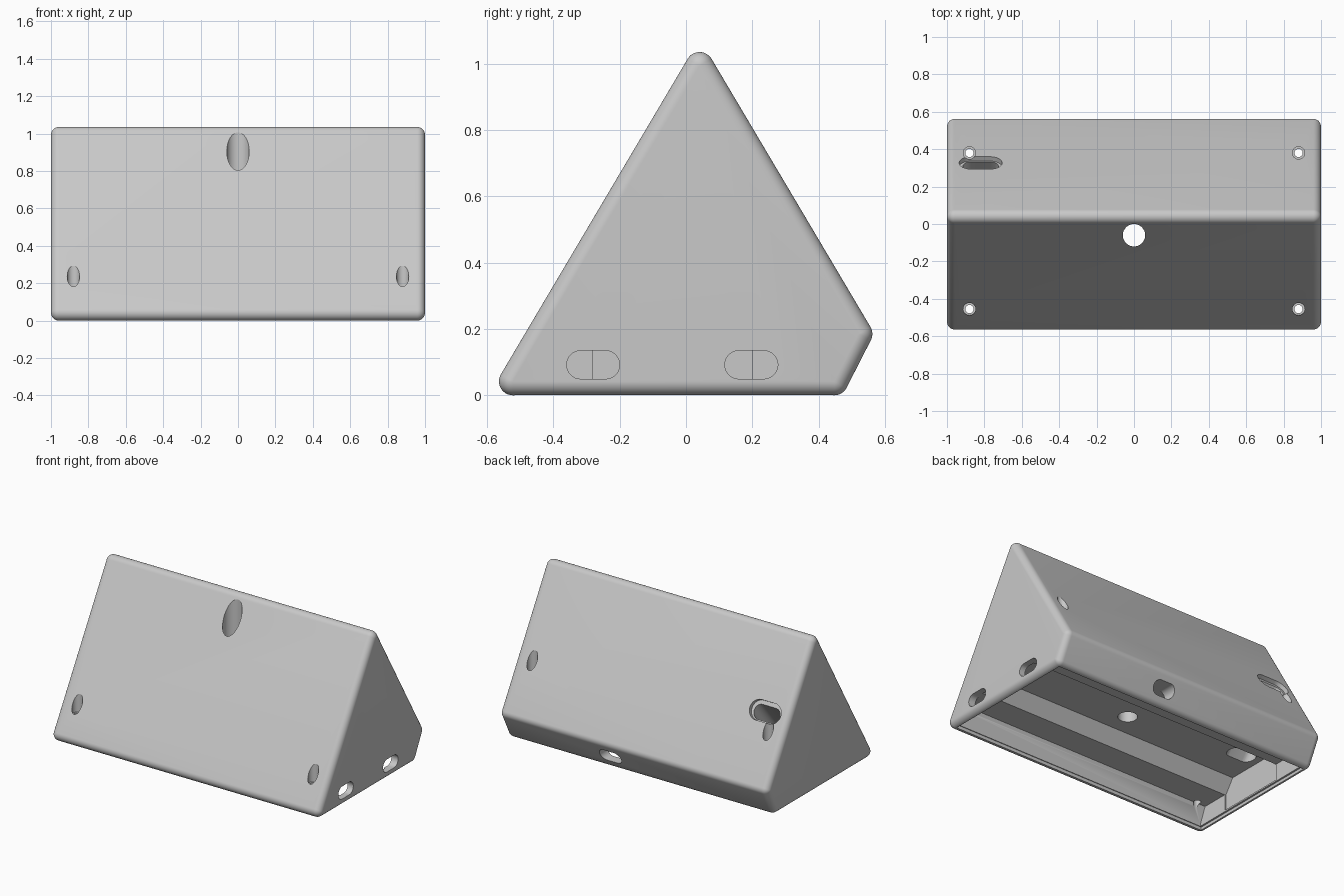
import bpy, bmesh, math
from mathutils import Matrix, Vector

cube = bpy.data.objects.get("Cube")
if cube:
    bpy.data.objects.remove(cube)

X, Y, Z = Vector((1, 0, 0)), Vector((0, 1, 0)), Vector((0, 0, 1))
R = 0.042  # edge radius

grey = bpy.data.materials.new("light_grey_plastic")
grey.use_nodes = True
colour = (0.58, 0.58, 0.58, 1)
grey.diffuse_color = colour
grey.node_tree.nodes["Principled BSDF"].inputs["Base Color"].default_value = colour


def make_object(name, bm):
    bmesh.ops.recalc_face_normals(bm, faces=bm.faces)
    mesh = bpy.data.meshes.new(name)
    bm.to_mesh(mesh)
    bm.free()
    mesh.materials.append(grey)
    obj = bpy.data.objects.new(name, mesh)
    bpy.context.scene.collection.objects.link(obj)
    return obj


def prism(name, outline, u, v, start, end):
    """Sweep a 2D outline, drawn on axes u and v, from start to end."""
    bm = bmesh.new()
    rings = [[bm.verts.new(o + u * a + v * b) for a, b in outline]
             for o in (Vector(start), Vector(end))]
    bm.faces.new(rings[0])
    bm.faces.new(rings[1])
    for i in range(len(outline)):
        bm.faces.new((rings[0][i - 1], rings[0][i], rings[1][i], rings[1][i - 1]))
    return make_object(name, bm)


def stadium(width, height, steps=16):
    """Rounded slot outline; equal width and height give a circle."""
    r, shift = height / 2, (width - height) / 2
    points = []
    for side in (1, -1):
        for i in range(steps + 1 if shift else steps):
            a = math.pi * (i / steps - 0.5)
            points.append((side * (shift + r * math.cos(a)), side * r * math.sin(a)))
    return points


# Rounded wedge body: hull around a sphere in every corner
corners = [(-0.522, R), (0.041, 1.035 - R), (0.52, 0.185), (0.447, R)]
bm = bmesh.new()
for side in (-1, 1):
    for y, z in corners:
        place = Matrix.Translation((side * (1 - R), y, z)) @ Matrix.Rotation(math.pi / 2, 4, 'Y')
        bmesh.ops.create_uvsphere(bm, u_segments=36, v_segments=18, radius=R, matrix=place)
bmesh.ops.delete(bm, geom=bm.edges[:], context='EDGES_FACES')
hull = bmesh.ops.convex_hull(bm, input=bm.verts[:])
inner = {g for g in hull["geom_interior"] if isinstance(g, bmesh.types.BMVert)}
bmesh.ops.delete(bm, geom=list(inner), context='VERTS')
bmesh.ops.dissolve_limit(bm, angle_limit=0.005, verts=bm.verts[:], edges=bm.edges[:])
body = make_object("wedge_housing", bm)

cutters = []


def across(name, outline, half):
    cutters.append(prism(name, outline, Y, Z, X * -half, X * half))


def bore(name, x, y, diameter, bottom, top):
    cutters.append(prism(name, stadium(diameter, diameter), X, Y, (x, y, bottom), (x, y, top)))


# Open underside: lid rebate, shallow tray and deeper centre bay
across("lid_rebate", [(-0.525, -0.05), (-0.515, 0.02), (0.445, 0.02), (0.445, -0.05)], 0.962)
across("tray", [(-0.51, -0.06), (-0.51, 0.03), (-0.465, 0.137), (0.43, 0.137), (0.43, -0.06)], 0.95)
across("centre_bay", [(-0.28, 0.03), (-0.28, 0.137), (-0.215, 0.23),
                      (0.135, 0.23), (0.2, 0.137), (0.2, 0.03)], 0.958)

# Upright tunnel near the ridge and stepped screw holes
bore("ridge_tunnel", 0, -0.06, 0.12, 0.1, 1.2)
for x in (-0.88, 0.88):
    for y, shoulder in ((-0.455, 0.17), (0.38, 0.2)):
        bore("screw_head_hole", x, y, 0.066, shoulder, 0.9)
        bore("screw_hole", x, y, 0.044, 0.1, shoulder + 0.05)

# Cable slots in the left end and the lower back
for y in (-0.28, 0.197):
    cutters.append(prism("end_slot", stadium(0.16, 0.085), Y, Z, (0.9, y, 0.092), (1.1, y, 0.092)))
cutters.append(prism("back_slot", stadium(0.16, 0.085), X, Z, (0.2, 0.38, 0.092), (0.2, 0.7, 0.092)))

# Slanted slot from the back face down into the centre bay, with a shallow rim
mouth = Vector((-0.82, 0.325, 0.592))
slant = Vector((0, 0.31, 0.38)).normalized()
normal = Vector((0, 0.86, 0.51))
cutters.append(prism("slot_rim", stadium(0.23, 0.13), X, normal.cross(X),
                     mouth - normal * 0.025, mouth + normal * 0.1))
cutters.append(prism("slot_tunnel", stadium(0.19, 0.09), X, slant.cross(X),
                     mouth - slant * 0.52, mouth + slant * 0.1))

# Cut everything out, then drop the cutters
bpy.context.view_layer.objects.active = body
body.select_set(True)
for cutter in cutters:
    cutter.hide_render = True
    mod = body.modifiers.new(cutter.name, 'BOOLEAN')
    mod.operation, mod.solver, mod.object = 'DIFFERENCE', 'EXACT', cutter
    bpy.ops.object.modifier_apply(modifier=mod.name)
for cutter in cutters:
    bpy.data.objects.remove(cutter)

bpy.ops.object.select_all(action='DESELECT')
body.select_set(True)
bpy.ops.object.shade_smooth_by_angle(angle=math.radians(30))
